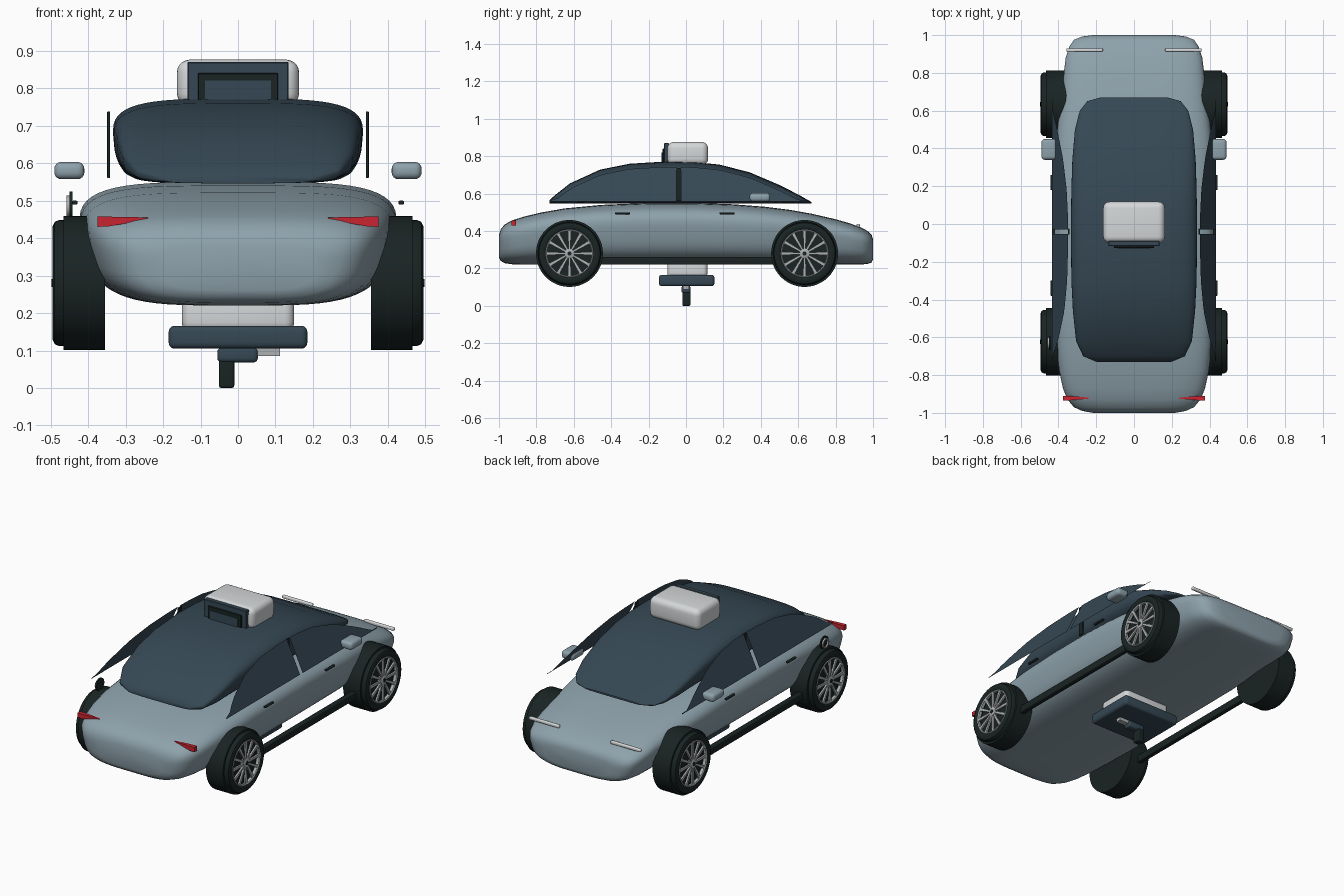
import bpy, bmesh, math
from mathutils import Matrix, Vector

if "Cube" in bpy.data.objects:
    bpy.data.objects.remove(bpy.data.objects["Cube"])


def material(name, r, g, b):
    m = bpy.data.materials.new(name)
    m.diffuse_color = (r, g, b, 1)
    m.use_nodes = True
    m.node_tree.nodes["Principled BSDF"].inputs["Base Color"].default_value = m.diffuse_color
    return m


PAINT = material("blue_grey_paint", .27, .36, .41)
GLASS = material("dark_glass", .036, .064, .088)
BLACK = material("rubber_black", .010, .017, .017)
WHITE = material("white_plastic", .66, .68, .69)
METAL = material("light_metal", .42, .44, .45)
RED = material("tail_red", .58, .018, .03)


def finish(name, bm, mat, angle=35):
    bmesh.ops.recalc_face_normals(bm, faces=bm.faces)
    me = bpy.data.meshes.new(name)
    bm.to_mesh(me)
    bm.free()
    ob = bpy.data.objects.new(name, me)
    bpy.context.collection.objects.link(ob)
    me.materials.append(mat)
    bpy.ops.object.select_all(action='DESELECT')
    ob.select_set(True)
    bpy.context.view_layer.objects.active = ob
    bpy.ops.object.shade_smooth_by_angle(angle=math.radians(angle))
    return ob


def box(name, lo, hi, mat, bevel=0, segs=4):
    bm = bmesh.new()
    lo, hi = Vector(lo), Vector(hi)
    size = hi - lo
    bmesh.ops.create_cube(bm, size=1, matrix=Matrix.Translation((lo + hi) / 2) @ Matrix.Diagonal((*size, 1)))
    if bevel:
        bmesh.ops.bevel(bm, geom=bm.edges[:], offset=bevel, segments=segs, profile=.5, affect='EDGES')
    return finish(name, bm, mat)


def loft(name, sections, power, taper, mat, n=56):
    """Sections of (y, half width, bottom, top) joined as rounded rings."""
    bm = bmesh.new()
    rings = []
    for y, w, z0, z1 in sections:
        ring = []
        for i in range(n):
            a = math.tau * (i + .5) / n
            c, s = math.cos(a), math.sin(a)
            px = math.copysign(abs(c) ** (2 / power), c)
            pz = math.copysign(abs(s) ** (2 / power), s)
            narrow = 1 - taper * ((1 - pz) / 2) ** 2
            ring.append(bm.verts.new((w * px * narrow, y, (z0 + z1) / 2 + (z1 - z0) / 2 * pz)))
        rings.append(ring)
    for a, b in zip(rings, rings[1:]):
        for i in range(n):
            j = (i + 1) % n
            bm.faces.new((a[i], a[j], b[j], b[i]))
    bm.faces.new(rings[0])
    bm.faces.new(rings[-1])
    return finish(name, bm, mat, 50)


def lathe(name, profile, centre, mat, n=48, closed=True):
    """Revolve (x, radius) points about the x axis through centre."""
    bm = bmesh.new()
    rings = []
    for x, r in profile:
        rings.append([bm.verts.new((x, centre[0] + r * math.cos(math.tau * i / n),
                                    centre[1] + r * math.sin(math.tau * i / n))) for i in range(n)])
    pairs = list(zip(rings, rings[1:]))
    if closed:
        pairs.append((rings[-1], rings[0]))
    for a, b in pairs:
        for i in range(n):
            j = (i + 1) % n
            bm.faces.new((a[i], a[j], b[j], b[i]))
    if not closed:
        bm.faces.new(rings[0])
        bm.faces.new(rings[-1])
    return finish(name, bm, mat)


# Body shell
loft("body", [
    (-1, .22, .26, .38), (-.99, .28, .24, .41), (-.97, .325, .228, .435), (-.93, .36, .222, .457),
    (-.87, .385, .22, .476), (-.78, .405, .22, .498), (-.65, .42, .22, .521), (-.45, .43, .22, .54),
    (-.2, .433, .22, .55), (.05, .433, .22, .55), (.25, .43, .22, .543), (.42, .425, .22, .53),
    (.55, .41, .22, .514), (.67, .39, .22, .493), (.8, .38, .22, .463), (.88, .37, .22, .44),
    (.94, .35, .221, .417), (.975, .325, .225, .398), (.993, .28, .232, .378), (1, .22, .25, .355)],
    4, .18, PAINT)

# Cabin canopy
TOP = [(-.73, .565), (-.7, .592), (-.62, .655), (-.46, .728), (-.3, .76), (-.1, .772), (.05, .768),
       (.18, .755), (.34, .714), (.5, .646), (.6, .595), (.65, .567), (.67, .556)]
WIDTH = [.2, .272, .31, .327, .335, .337, .337, .335, .33, .316, .29, .25, .18]
loft("cabin", [(y, w, .546, z) for (y, z), w in zip(TOP, WIDTH)], 3.6, .06, GLASS)


def roof_height(y):
    for (a, za), (b, zb) in zip(TOP, TOP[1:]):
        if a <= y <= b:
            return za + (zb - za) * (y - a) / (b - a)
    return .56


# Leaning side window sheets, pillars, sills, handles, mirrors
for sx, side in ((1, "right"), (-1, "left")):
    for part, y0, y1 in (("rear", -.725, -.052), ("front", -.028, .655)):
        bm = bmesh.new()
        prev = None
        for i in range(17):
            y = y0 + (y1 - y0) * i / 16
            z = max(.563, min(.742, roof_height(y) - .028))
            lean = .434 - (z - .558) * .46
            cur = (bm.verts.new((sx * .434, y, .558)), bm.verts.new((sx * lean, y, z)))
            if prev:
                f = (prev[0], cur[0], cur[1], prev[1])
                bm.faces.new(f if sx > 0 else f[::-1])
            prev = cur
        me = bpy.data.meshes.new(part + "_window_" + side)
        bm.to_mesh(me)
        bm.free()
        me.materials.append(GLASS)
        bpy.context.collection.objects.link(bpy.data.objects.new(me.name, me))

    def sbox(name, x0, x1, y0, y1, z0, z1, mat, bevel=0):
        box(name + "_" + side, (min(sx * x0, sx * x1), y0, z0), (max(sx * x0, sx * x1), y1, z1), mat, bevel)

    sbox("pillar", .341, .349, -.055, -.025, .56, .738, BLACK, .002)
    sbox("sill", .405, .435, -.47, .48, .22, .262, BLACK, .005)
    sbox("rear_handle", .428, .443, -.38, -.3, .489, .5, BLACK, .004)
    sbox("front_handle", .428, .443, .18, .26, .489, .5, BLACK, .004)
    sbox("mirror", .41, .49, .34, .45, .557, .603, PAINT, .018)
    sbox("headlight", .165, .358, .912, .93, .42, .438, WHITE, .006)

    # Tapered tail light
    bm = bmesh.new()
    ends = []
    for x, z0, z1, d in ((.375, .43, .457, .012), (.345, .431, .457, .012), (.24, .45, .455, .003)):
        ends.append([bm.verts.new((sx * x, y, z)) for y, z in
                     ((-.922 - d, z0), (-.922 + d, z0), (-.922 + d, z1), (-.922 - d, z1))])
    for a, b in zip(ends, ends[1:]):
        for i in range(4):
            j = (i + 1) % 4
            bm.faces.new((a[i], a[j], b[j], b[i]))
    bm.faces.new(ends[0])
    bm.faces.new(ends[-1])
    finish("tail_light_" + side, bm, RED)

    # Wheels: inner drum, tyre, rim, spokes and hub
    for wy, end in ((-.623, "rear"), (.634, "front")):
        tag = end + "_" + side
        c = (wy, .28)
        lathe("wheel_housing_" + tag, [(sx * .355, .179), (sx * .465, .179)], c, BLACK, closed=False)
        lathe("tyre_" + tag, [(sx * x, r) for x, r in (
            (.445, .13), (.445, .168), (.478, .168), (.489, .163), (.495, .15), (.494, .135), (.488, .126),
            (.475, .124))], c, BLACK)
        lathe("rim_" + tag, [(sx * x, r) for x, r in (
            (.475, .126), (.49, .128), (.493, .124), (.49, .119), (.475, .119))], c, METAL)
        lathe("hub_" + tag, [(sx * x, r) for x, r in ((.47, .026), (.492, .026), (.495, .021))],
              c, METAL, 24, False)
        lathe("hub_cap_" + tag, [(sx * .49, .011), (sx * .498, .011)], c, BLACK, 16, False)
        bm = bmesh.new()
        for k in range(12):
            turn = Matrix.Translation((sx * .486, *c)) @ Matrix.Rotation(math.tau * k / 12, 4, 'X')
            r = bmesh.ops.create_cube(bm, size=1)
            for v in r["verts"]:
                half = .005 if v.co.z < 0 else .0085
                v.co = turn @ Vector((v.co.x * .01, math.copysign(half, v.co.y),
                                      .02 if v.co.z < 0 else .122))
        finish("spokes_" + tag, bm, METAL)

# Charging port with open flap on the left
lathe("charge_flap", [(-.441, .036), (-.449, .036)], (-.63, .488), BLACK, 32, False)
lathe("charge_ring", [(-.449, .028), (-.458, .028), (-.458, .021), (-.449, .021)], (-.63, .485), METAL, 32)

# Roof unit with screen facing the rear
box("roof_unit", (-.163, -.10, .752), (.163, .118, .876), WHITE, .034, 5)
box("screen_panel", (-.135, -.117, .758), (.135, -.09, .87), GLASS, .003, 1)
box("screen_frame", (-.107, -.126, .758), (.107, -.112, .84), BLACK, .002, 1)
box("screen", (-.088, -.13, .766), (.088, -.122, .82), GLASS)

# Unit beneath the floor
box("floor_unit", (-.15, -.10, .15), (.15, .115, .25), WHITE, .025)
box("floor_plate", (-.185, -.145, .105), (.185, .152, .166), GLASS, .016)
box("floor_bracket", (-.055, -.024, .068), (.053, .024, .108), GLASS, .012)
box("floor_latch", (.045, -.016, .086), (.112, .016, .106), METAL)
box("floor_handle", (-.051, -.02, 0), (-.01, .024, .09), BLACK, .007)
